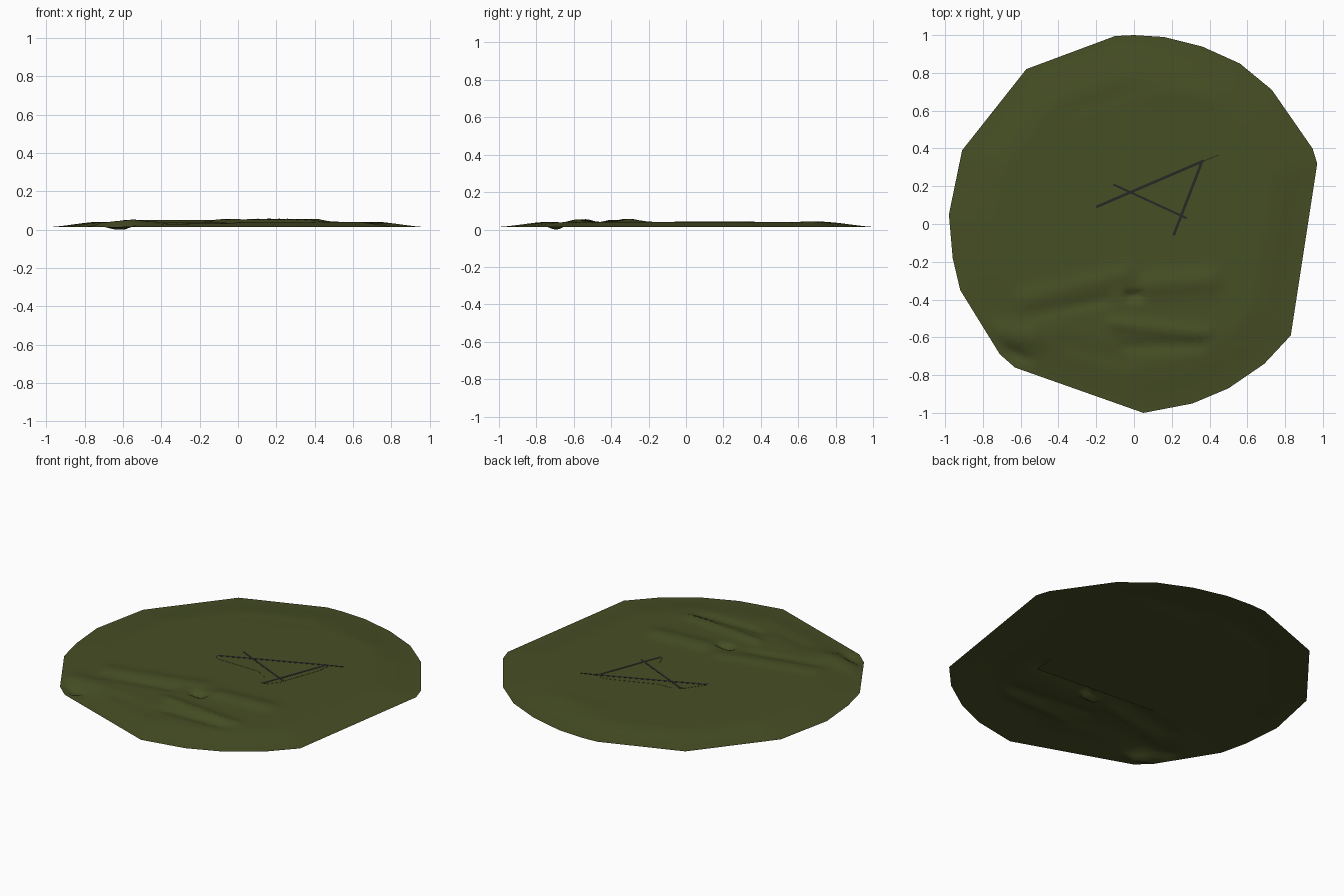
import bpy, bmesh, math
from mathutils import Vector

if "Cube" in bpy.data.objects:
    bpy.data.objects.remove(bpy.data.objects["Cube"])


def material(name, rgb):
    m = bpy.data.materials.new(name)
    m.diffuse_color = (*rgb, 1)
    m.use_nodes = True
    m.node_tree.nodes["Principled BSDF"].inputs["Base Color"].default_value = m.diffuse_color
    return m


OLIVE = material("olive cloth", (0.062, 0.077, 0.018))
DARK = material("dark grey", (0.02, 0.02, 0.018))


def finish(name, bm, mat, smooth=False):
    me = bpy.data.meshes.new(name)
    bm.normal_update()
    bm.to_mesh(me)
    bm.free()
    me.materials.append(mat)
    for p in me.polygons:
        p.use_smooth = smooth
    ob = bpy.data.objects.new(name, me)
    bpy.context.collection.objects.link(ob)
    return ob


# Angular outline of the sheet, counter-clockwise
OUTLINE = [(0.97, 0.32), (0.945, 0.40), (0.73, 0.71), (0.56, 0.85), (0.36, 0.94),
           (0.16, 0.99), (0, 1.0), (-0.10, 0.995), (-0.57, 0.82), (-0.91, 0.39),
           (-0.98, 0.05), (-0.96, -0.18), (-0.92, -0.35), (-0.71, -0.69),
           (-0.63, -0.76), (0.05, -1.0), (0.31, -0.95), (0.50, -0.87),
           (0.69, -0.74), (0.83, -0.59)]

# Wrinkles: x1, y1, x2, y2, width, height
WRINKLES = [(-0.58, -0.40, -0.05, -0.27, 0.05, 0.010),
            (0.10, -0.32, 0.40, -0.30, 0.06, 0.016),
            (-0.10, -0.53, 0.38, -0.58, 0.035, 0.014),
            (-0.70, -0.58, -0.55, -0.60, 0.06, 0.018),
            (-0.05, -0.65, 0.36, -0.64, 0.03, -0.012),
            (-0.35, -0.64, -0.05, -0.72, 0.05, -0.008),
            (-0.55, -0.48, -0.15, -0.40, 0.03, -0.009),
            (-0.66, -0.68, -0.60, -0.70, 0.03, -0.024),
            (-0.03, -0.38, 0.03, -0.38, 0.02, -0.028),
            (-0.35, 0.60, 0.0, 0.72, 0.05, -0.002),
            (0.1, 0.68, 0.4, 0.68, 0.05, 0.003)]


def height(x, y, s):
    t = min(1, max(0, (1 - s) / 0.25))
    z = 0.014 + 0.027 * (0.5 * t + 0.5 * t * t * (3 - 2 * t))
    p = Vector((x, y))
    for x1, y1, x2, y2, w, a in WRINKLES:
        p1, d = Vector((x1, y1)), Vector((x2 - x1, y2 - y1))
        k = min(1, max(0, (p - p1).dot(d) / d.length_squared))
        dist = (p - p1 - d * k).length
        z += a * math.exp(-(dist / w) ** 2) * min(1, (1 - s) / 0.05)
    return max(0, z)


# Rumpled ground sheet: rings shrinking from the outline to the centre
rim = []
for i, a in enumerate(OUTLINE):
    b = OUTLINE[(i + 1) % len(OUTLINE)]
    n = max(1, round(math.dist(a, b) / 0.05))
    rim += [(a[0] + (b[0] - a[0]) * k / n, a[1] + (b[1] - a[1]) * k / n) for k in range(n)]
bm = bmesh.new()
RINGS = 45
rings = []
for r in range(RINGS):
    s = 1 - r / RINGS
    rings.append([bm.verts.new((x * s, y * s, height(x * s, y * s, s))) for x, y in rim])
N = len(rim)
for a, b in zip(rings, rings[1:]):
    for i in range(N):
        j = (i + 1) % N
        bm.faces.new((a[i], a[j], b[j], b[i]))
centre = bm.verts.new((0, 0, height(0, 0, 0)))
for i in range(N):
    bm.faces.new((rings[-1][i], rings[-1][(i + 1) % N], centre))
finish("rumpled_sheet", bm, OLIVE, True)


def flat_plate(name, points, z, thick, mat):
    bm = bmesh.new()
    f = bm.faces.new([bm.verts.new((x, y, z)) for x, y in points])
    if thick:
        ext = bmesh.ops.extrude_face_region(bm, geom=[f])
        bmesh.ops.translate(bm, vec=(0, 0, thick),
                            verts=[v for v in ext["geom"] if isinstance(v, bmesh.types.BMVert)])
        bmesh.ops.recalc_face_normals(bm, faces=bm.faces)
    return finish(name, bm, mat)


# Square patch just under the sheet
flat_plate("under_patch", [(-0.37, -0.27), (0.42, -0.33), (0.47, 0.46), (-0.32, 0.52)],
           0.038, 0, OLIVE)

# Curved flap lying on the sheet
flat_plate("flap", [(-0.20, 0.10), (-0.13, 0.20), (-0.07, 0.235), (0.02, 0.24),
                    (0.28, 0.34), (0.32, 0.35), (0.38, 0.32), (0.37, 0.25),
                    (0.28, 0.0), (0.23, -0.06), (0.20, -0.06), (0.17, 0.01),
                    (0.10, 0.05), (-0.17, 0.055), (-0.20, 0.075)], 0.040, 0.002, OLIVE)


# Thin dark strips forming the frame
def strip(name, a, b, w):
    a, b = Vector(a), Vector(b)
    d = (b - a).normalized()
    n = Vector((-d.y, d.x)) * w / 2
    flat_plate(name, [a - n, b - n, b + n, a + n], 0.0405, 0.0025, DARK)


strip("long_strip", (-0.20, 0.09), (0.37, 0.335), 0.014)
strip("side_strip", (0.36, 0.33), (0.21, -0.06), 0.014)
strip("cross_strip", (-0.11, 0.21), (0.28, 0.03), 0.011)
strip("tip_strip", (0.36, 0.33), (0.45, 0.365), 0.004)
